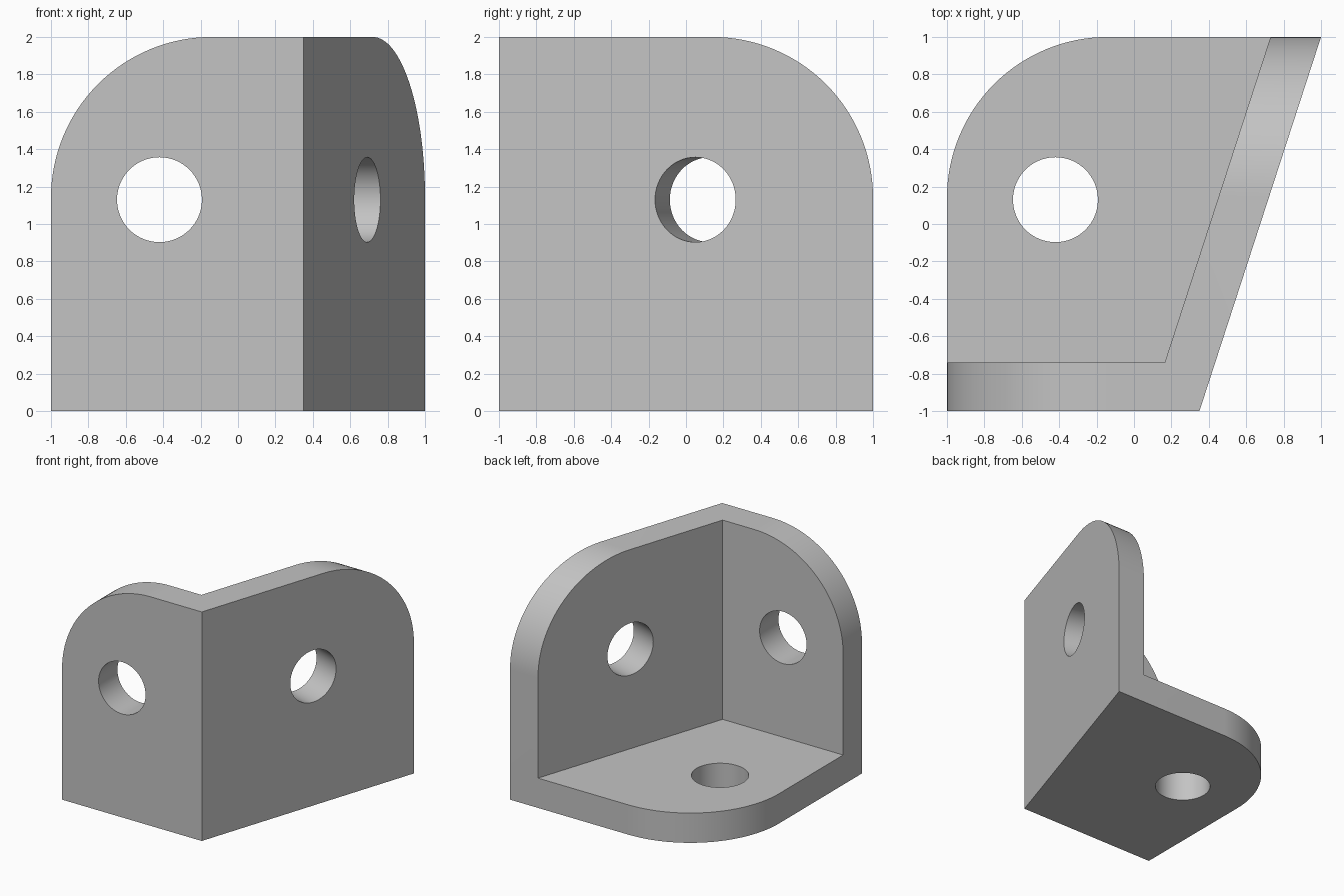
import bpy
import bmesh
from math import radians
from mathutils import Vector

cube = bpy.data.objects.get("Cube")
if cube:
    bpy.data.objects.remove(cube, do_unlink=True)

T = 0.26             # plate thickness
FILLET = 0.86        # rounded free corners
HOLE = 0.227         # bolt hole radius
SLOPE = 0.325        # lean of the side plate, x per y
WIDTH = 0.27         # side plate width measured along x

grey = bpy.data.materials.new("plain_grey")
grey.use_nodes = True
color = (0.55, 0.55, 0.55, 1)
grey.diffuse_color = color
grey.node_tree.nodes["Principled BSDF"].inputs["Base Color"].default_value = color


def side_x(y):
    """Outer x of the slanted side plate."""
    return 0.35 + SLOPE * (y + 1)


# Plan corners: capitals are outer, lower case are inner
plan = {
    "A": (-1, -1), "B": (side_x(-1), -1), "C": (side_x(1), 1), "D": (-1, 1),
    "a": (-1, T - 1), "b": (side_x(T - 1) - WIDTH, T - 1), "c": (side_x(1) - WIDTH, 1),
}
levels = {"0": 0, "1": T, "2": 2}

# Bracket body: floor, front wall and slanted side wall in one solid
bm = bmesh.new()
verts = {}


def vert(key):
    if key not in verts:
        verts[key] = bm.verts.new((*plan[key[0]], levels[key[1]]))
    return verts[key]


for face in ("A0 B0 C0 D0", "A0 B0 B2 A2", "B0 C0 C2 B2", "A2 B2 C2 c2 b2 a2",
             "a1 b1 b2 a2", "b1 c1 c2 b2", "a1 b1 c1 D1",
             "A0 D0 D1 a1 a2 A2", "C0 D0 D1 c1 c2 C2"):
    bm.faces.new([vert(k) for k in face.split()])
bmesh.ops.recalc_face_normals(bm, faces=bm.faces)

# Round the free corner of each plate
corners = [bm.edges.get((verts[p], verts[q]))
           for p, q in (("A2", "a2"), ("C2", "c2"), ("D0", "D1"))]
bmesh.ops.bevel(bm, geom=corners, offset=FILLET, offset_type='OFFSET',
                segments=32, profile=0.5, affect='EDGES')
mesh = bpy.data.meshes.new("corner_bracket")
bm.to_mesh(mesh)
bm.free()
mesh.materials.append(grey)
bracket = bpy.data.objects.new("corner_bracket", mesh)
bpy.context.collection.objects.link(bracket)
bpy.context.view_layer.objects.active = bracket


def drill(center, axis):
    """Cut a round hole through one plate."""
    bpy.ops.mesh.primitive_cylinder_add(vertices=64, radius=HOLE, depth=0.8, location=center)
    cutter = bpy.context.object
    cutter.name = "hole_cutter"
    cutter.hide_render = True
    cutter.rotation_euler = Vector(axis).to_track_quat('Z', 'Y').to_euler()
    cutter.data.materials.append(grey)
    bpy.context.view_layer.objects.active = bracket
    mod = bracket.modifiers.new("hole", 'BOOLEAN')
    mod.operation = 'DIFFERENCE'
    mod.solver = 'EXACT'
    mod.object = cutter
    bpy.ops.object.modifier_apply(modifier=mod.name)
    bpy.data.objects.remove(cutter, do_unlink=True)


drill((-0.42, -1, 1.13), (0, 1, 0))                  # front plate
drill((-0.42, 0.13, 0), (0, 0, 1))                   # floor plate
drill((side_x(0.05), 0.05, 1.13), (1, -SLOPE, 0))    # side plate

bpy.ops.object.select_all(action='DESELECT')
bracket.select_set(True)
bpy.context.view_layer.objects.active = bracket
bpy.ops.object.shade_smooth_by_angle(angle=radians(30))
